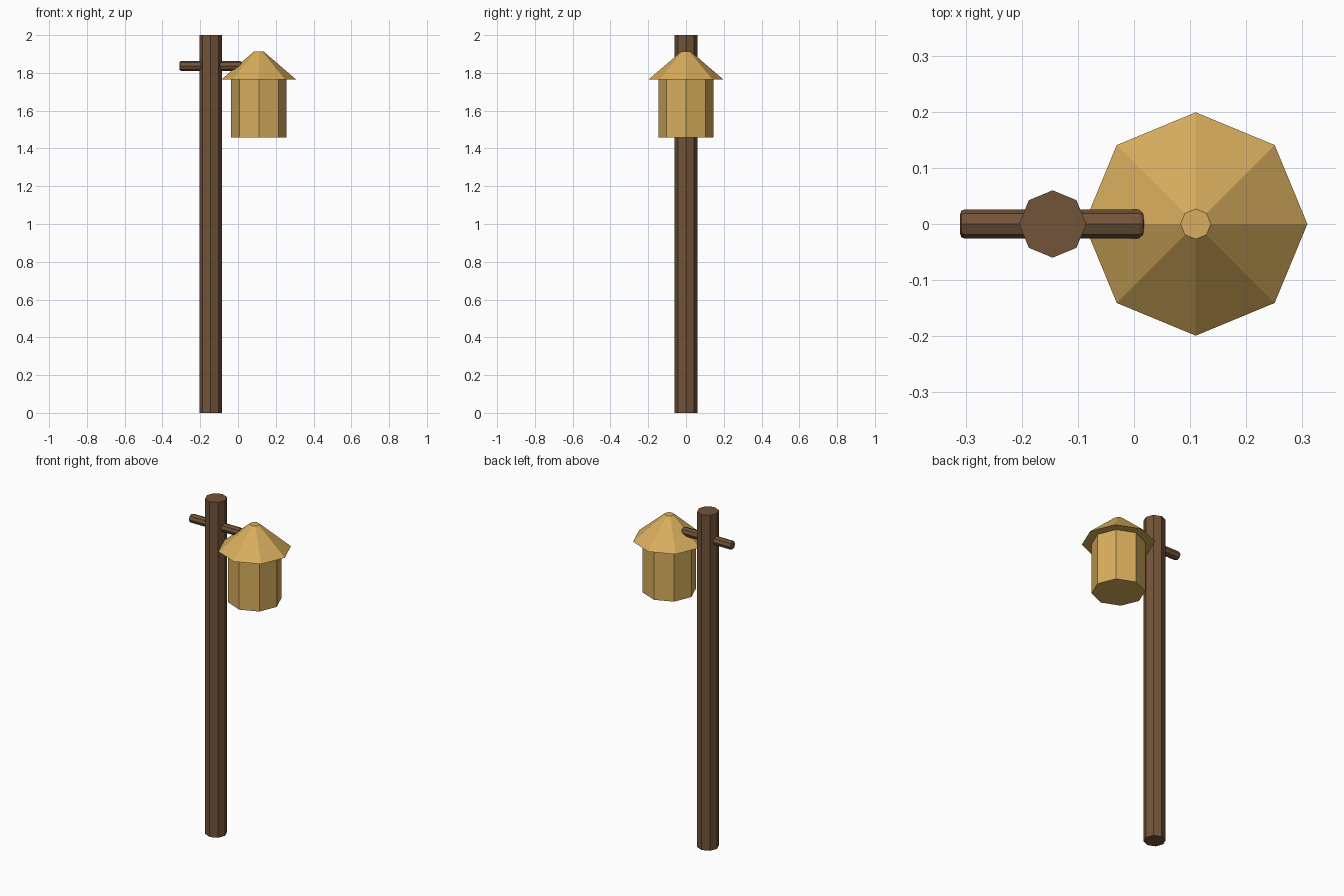
import bpy
from math import pi

if "Cube" in bpy.data.objects:
    bpy.data.objects.remove(bpy.data.objects["Cube"])


def material(name, color):
    m = bpy.data.materials.new(name)
    m.diffuse_color = color
    m.use_nodes = True
    m.node_tree.nodes["Principled BSDF"].inputs["Base Color"].default_value = m.diffuse_color
    return m


wood = material("dark_wood", (0.17, 0.088, 0.042, 1))
straw = material("straw", (0.68, 0.42, 0.11, 1))


# Eight-sided prism or cone from z0 to z1, corners on the axes
def octagon(name, x, r1, r2, z0, z1, mat):
    bpy.ops.mesh.primitive_cone_add(vertices=8, radius1=r1, radius2=r2, depth=z1 - z0,
                                    location=(x, 0, (z0 + z1) / 2))
    ob = bpy.context.object
    ob.name = name
    ob.data.materials.append(mat)
    return ob


# Upright post
octagon("post", -0.145, 0.06, 0.06, 0, 2, wood)

# Crossbar through the post, with softened end rims
bar = octagon("crossbar", -0.146, 0.026, 0.026, 1.672, 2.0, wood)
bar.location.z = 1.837
bar.rotation_euler = (0, pi / 2, 0)
bevel = bar.modifiers.new("rounded_ends", 'BEVEL')
bevel.width = 0.008
bevel.segments = 2
bevel.limit_method = 'ANGLE'
bevel.angle_limit = pi / 3

# Hanging lantern: body and overhanging roof
octagon("lantern_body", 0.11, 0.146, 0.146, 1.457, 1.765, straw)
octagon("lantern_roof", 0.11, 0.199, 0.027, 1.764, 1.912, straw)
